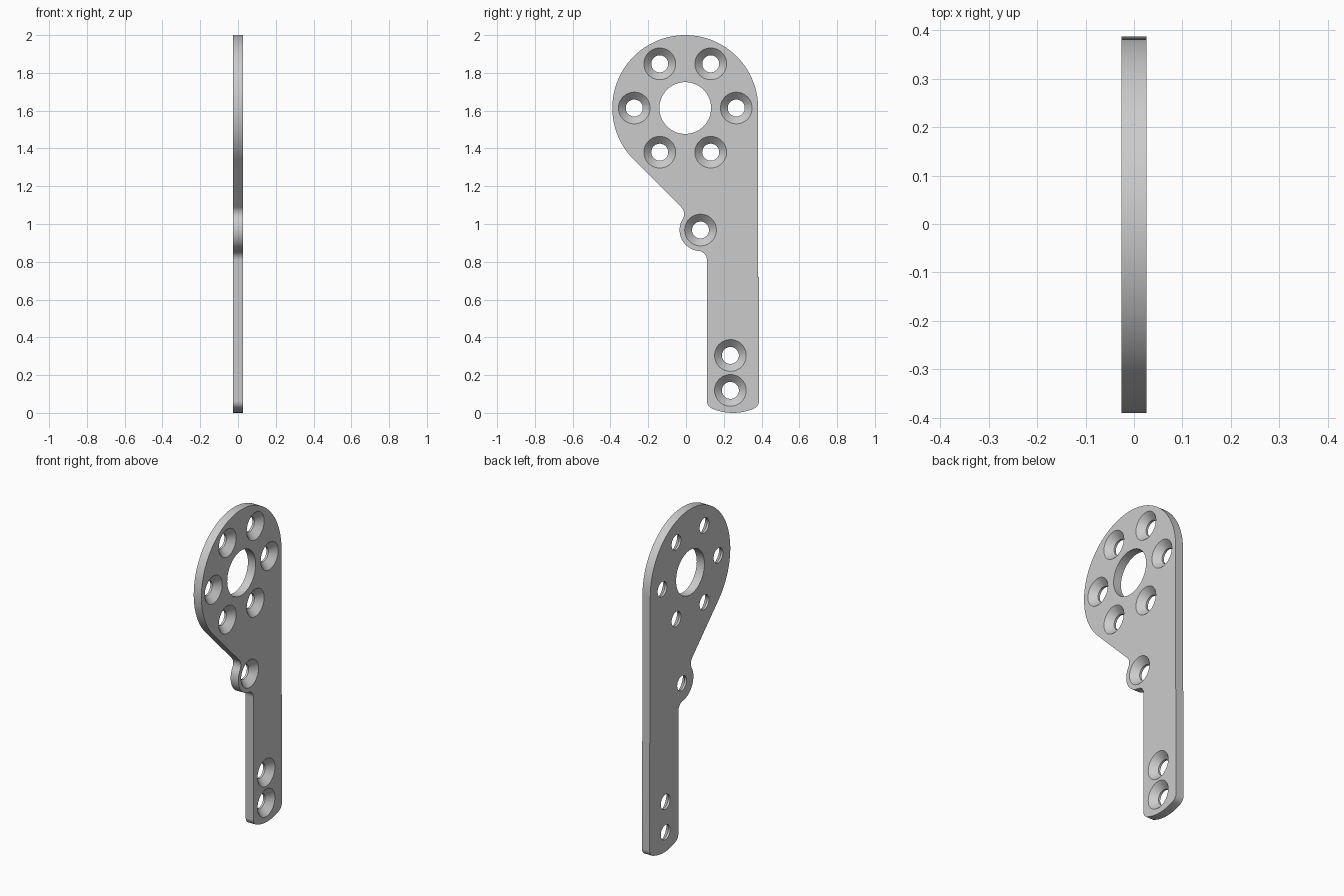
import bpy
import bmesh
from math import cos, sin, pi, radians
from mathutils import Vector

cube = bpy.data.objects.get("Cube")
if cube:
    bpy.data.objects.remove(cube, do_unlink=True)

HALF = 0.026                 # half of the plate thickness
HEAD = (-0.004, 1.614)       # centre of the round head (y, z)
LOBE = (0.077, 0.968)        # centre of the small side lobe
FOOT = 0.249                 # middle of the stem in y

grey = bpy.data.materials.new("plain grey")
grey.use_nodes = True
colour = (0.6, 0.6, 0.6, 1)
grey.diffuse_color = colour
grey.node_tree.nodes["Principled BSDF"].inputs["Base Color"].default_value = colour


def arc(centre, radius, start, end, steps):
    """Points of an arc in the y-z plane, angles in degrees."""
    points = []
    for i in range(steps + 1):
        a = radians(start + (end - start) * i / steps)
        points.append((centre[0] + radius * cos(a), centre[1] + radius * sin(a)))
    return points


def make_object(name, bm):
    bmesh.ops.recalc_face_normals(bm, faces=bm.faces)
    mesh = bpy.data.meshes.new(name)
    bm.to_mesh(mesh)
    bm.free()
    mesh.materials.append(grey)
    obj = bpy.data.objects.new(name, mesh)
    bpy.context.collection.objects.link(obj)
    return obj


def add_lathe(bm, centre, profile, sides):
    """Closed solid turned about an axis along x; profile holds (x, radius)."""
    rings = []
    for x, r in profile:
        ring = [(centre[0] + r * cos(2 * pi * i / sides),
                 centre[1] + r * sin(2 * pi * i / sides)) for i in range(sides)]
        rings.append([bm.verts.new((x, y, z)) for y, z in ring])
    for low, high in zip(rings, rings[1:]):
        for i in range(sides):
            j = (i + 1) % sides
            bm.faces.new((low[i], low[j], high[j], high[i]))
    bm.faces.new(rings[0][::-1])
    bm.faces.new(rings[-1])


# Plate outline, counter-clockwise from the right of the head
outline = arc(HEAD, 0.386, 0, 225, 80)
outline += arc((-0.060, 1.053), 0.05, 45, -32, 12)      # neck fillet
outline += arc(LOBE, 0.111, 148, 264, 24)               # side lobe
outline += arc((0.061, 0.808), 0.05, 84, 0, 12)         # fillet into the stem
outline += arc((FOOT - 0.093, 0.064), 0.045, 180, 247, 10)
outline += arc((FOOT, 0.28), 0.28, 247, 293, 16)[1:-1]  # curved foot
outline += arc((FOOT + 0.093, 0.064), 0.045, 293, 360, 10)
outline += [(0.387, 0.72), (0.382, 0.715)]              # small step in the edge

bm = bmesh.new()
face = bm.faces.new([bm.verts.new((-HALF, y, z)) for y, z in outline])
side = bmesh.ops.extrude_face_region(bm, geom=[face])
moved = [v for v in side["geom"] if isinstance(v, bmesh.types.BMVert)]
bmesh.ops.translate(bm, verts=moved, vec=Vector((2 * HALF, 0, 0)))
plate = make_object("bracket_plate", bm)

# Cutters: central bore and countersunk screw holes
holes = arc(HEAD, 0.27, 0, 300, 5) + [LOBE, (0.235, 0.304), (0.235, 0.119)]
screw = [(-0.04, 0.045), (-0.013, 0.045), (HALF, 0.084), (0.029, 0.087)]
bm = bmesh.new()
add_lathe(bm, HEAD, [(-0.04, 0.137), (0.04, 0.137)], 64)
for hole in holes:
    add_lathe(bm, hole, screw, 40)
cutter = make_object("hole_cutters", bm)
cutter.hide_render = True

# Cut the holes and drop the cutter
cut = plate.modifiers.new("holes", "BOOLEAN")
cut.operation = "DIFFERENCE"
cut.solver = "EXACT"
cut.object = cutter
bpy.ops.object.select_all(action="DESELECT")
plate.select_set(True)
bpy.context.view_layer.objects.active = plate
bpy.ops.object.modifier_apply(modifier=cut.name)
bpy.data.objects.remove(cutter, do_unlink=True)
bpy.ops.object.shade_smooth_by_angle(angle=radians(30))
